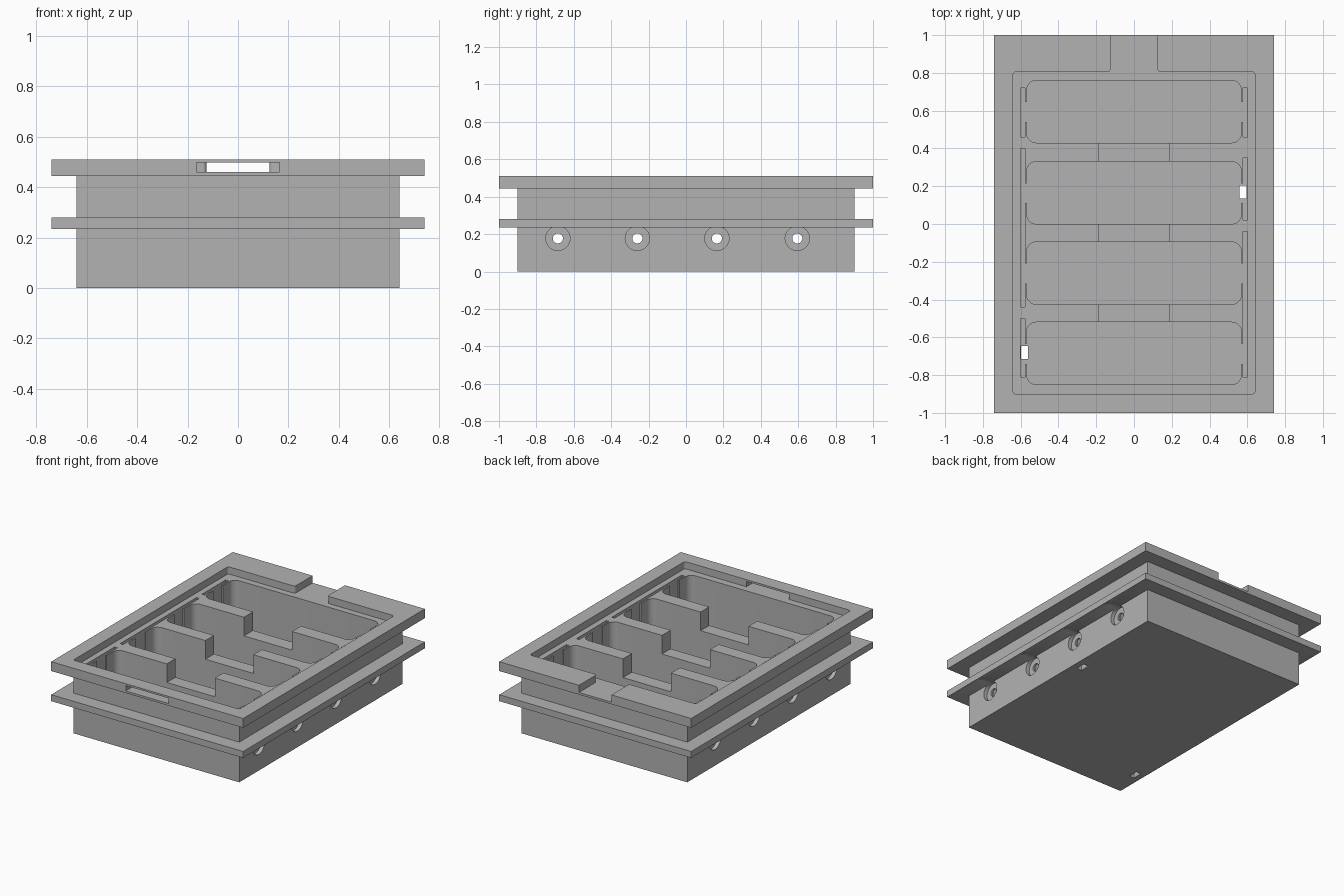
import bpy, bmesh
from math import pi
from mathutils import Matrix, Vector

old = bpy.data.objects.get("Cube")
if old:
    bpy.data.objects.remove(old, do_unlink=True)

grey = bpy.data.materials.new("plain grey")
grey.use_nodes = True
grey.diffuse_color = (0.45, 0.45, 0.45, 1)
grey.node_tree.nodes["Principled BSDF"].inputs["Base Color"].default_value = grey.diffuse_color

FLOOR, DECK, TOP = 0.06, 0.46, 0.6     # pocket floor, recess floor, cutter top
POCKETS = [-0.685, -0.26, 0.165, 0.595]


def make_object(name, bm):
    bmesh.ops.recalc_face_normals(bm, faces=bm.faces)
    mesh = bpy.data.meshes.new(name)
    bm.to_mesh(mesh)
    bm.free()
    mesh.materials.append(grey)
    obj = bpy.data.objects.new(name, mesh)
    bpy.context.collection.objects.link(obj)
    return obj


def prism(outline, z0, z1, radius=0.0):
    """Upright prism with optionally rounded vertical edges."""
    bm = bmesh.new()
    base = bm.faces.new([bm.verts.new((x, y, z0)) for x, y in outline])
    ext = bmesh.ops.extrude_face_region(bm, geom=[base])
    moved = [v for v in ext["geom"] if isinstance(v, bmesh.types.BMVert)]
    bmesh.ops.translate(bm, vec=Vector((0, 0, z1 - z0)), verts=moved)
    if radius:
        upright = [e for e in bm.edges
                   if abs(e.verts[0].co.z - e.verts[1].co.z) > 0.01]
        bmesh.ops.bevel(bm, geom=upright, offset=radius, segments=6,
                        profile=0.5, affect='EDGES')
    return bm


def box(x0, x1, y0, y1, z0, z1, radius=0.0):
    return prism([(x0, y0), (x1, y0), (x1, y1), (x0, y1)], z0, z1, radius)


def bore(x0, x1, y, z, radius):
    bm = bmesh.new()
    bmesh.ops.create_cone(
        bm, cap_ends=True, segments=32, radius1=radius, radius2=radius, depth=abs(x1 - x0),
        matrix=Matrix.Translation(((x0 + x1) / 2, y, z)) @ Matrix.Rotation(pi / 2, 4, 'Y'))
    return bm


# Stepped outer body: tray wall, middle flange and top rim
bm = bmesh.new()
wall, wide = (0.64, 0.90), (0.74, 1.0)
levels = [(0, wall), (0.235, wall), (0.235, wide), (0.28, wide),
          (0.28, wall), (0.445, wall), (0.445, wide), (0.51, wide)]
rings = [[bm.verts.new((sx * hx, sy * hy, z))
          for sx, sy in ((-1, -1), (1, -1), (1, 1), (-1, 1))]
         for z, (hx, hy) in levels]
for low, high in zip(rings, rings[1:]):
    for i in range(4):
        j = (i + 1) % 4
        bm.faces.new((low[i], low[j], high[j], high[i]))
bm.faces.new(rings[0])
bm.faces.new(rings[-1])
tray = make_object("battery_tray", bm)

cuts = []
# Lid recess with its opening at the back, and the latch slot at the front
cuts.append(prism([(-0.64, -0.9), (0.64, -0.9), (0.64, 0.805), (0.125, 0.805),
                   (0.125, 1.1), (-0.125, 1.1), (-0.125, 0.805), (-0.64, 0.805)],
                  DECK, TOP, 0.015))
cuts.append(box(-0.165, 0.165, -1.1, -0.85, DECK, 0.497))

for y in POCKETS:
    # Rounded cell pocket
    cuts.append(box(-0.568, 0.568, y - 0.165, y + 0.165, FLOOR, TOP, 0.05))
    for s in (-1, 1):
        # Opening from pocket to contact slit, then the stepped side hole
        a, b = sorted((s * 0.5, s * 0.59))
        cuts.append(box(a, b, y - 0.055, y + 0.05, FLOOR, TOP))
        cuts.append(bore(s * 0.5, s * 0.8, y, 0.177, 0.027))
        cuts.append(bore(s * 0.613, s * 0.72, y, 0.177, 0.065))

# Finger channels through the dividers
for a, b in zip(POCKETS, POCKETS[1:]):
    cuts.append(box(-0.185, 0.185, a + 0.12, b - 0.12, 0.33, TOP))

# Contact slits along each side wall
slits = {-1: [(-0.81, -0.50), (-0.44, 0.40), (0.46, 0.72)],
         1: [(-0.81, -0.04), (0.02, 0.35), (0.46, 0.72)]}
for s, spans in slits.items():
    for y0, y1 in spans:
        a, b = sorted((s * 0.578, s * 0.60))
        cuts.append(box(a, b, y0, y1, FLOOR, TOP))

# Wire openings in the floor
cuts.append(box(-0.598, -0.562, -0.715, -0.645, -0.1, 0.2))
cuts.append(box(0.558, 0.596, 0.135, 0.205, -0.1, 0.2))

# Cut everything out in turn
bpy.context.view_layer.objects.active = tray
for cut in cuts:
    cutter = make_object("cutter", cut)
    cutter.hide_render = True
    mod = tray.modifiers.new("cut", 'BOOLEAN')
    mod.operation = 'DIFFERENCE'
    mod.solver = 'EXACT'
    mod.object = cutter
    bpy.ops.object.modifier_apply(modifier=mod.name)
    bpy.data.objects.remove(cutter, do_unlink=True)

tray.select_set(True)
bpy.ops.object.shade_smooth_by_angle(angle=pi / 6)
